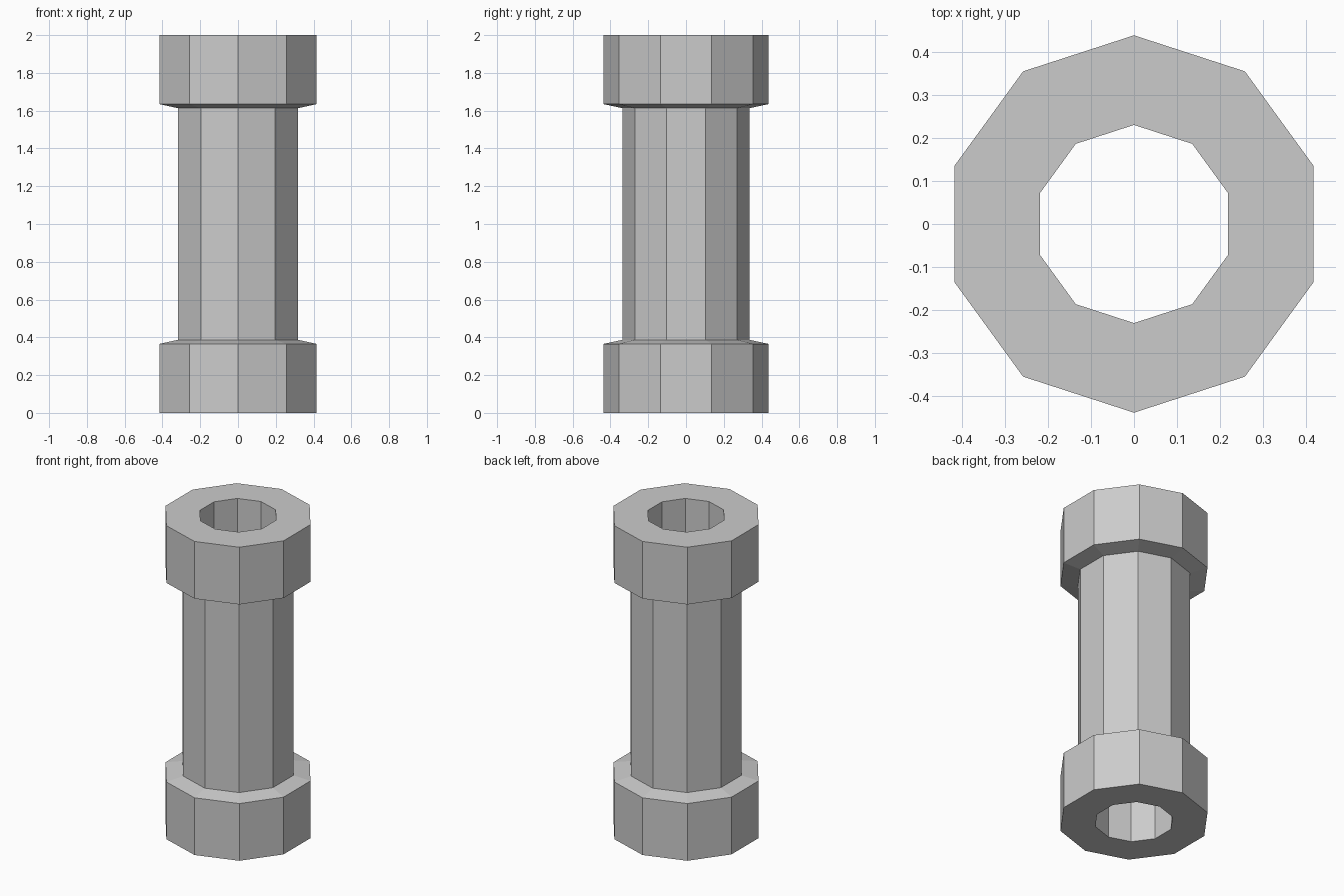
import bpy, bmesh
from math import sin, cos, pi

if "Cube" in bpy.data.objects:
    bpy.data.objects.remove(bpy.data.objects["Cube"])

SIDES = 10
R_COLLAR, R_SHAFT, R_BORE = 0.438, 0.335, 0.23

# Closed radius/height profile: bore, lower collar, shaft, upper collar
profile = [(R_BORE, 0), (R_COLLAR, 0), (R_COLLAR, 0.365), (R_SHAFT, 0.387),
           (R_SHAFT, 1.613), (R_COLLAR, 1.635), (R_COLLAR, 2), (R_BORE, 2)]

# Revolve the profile into ten flat sides, with a corner pointing along y
bm = bmesh.new()
rings = []
for i in range(SIDES):
    a = pi / 2 + 2 * pi * i / SIDES
    rings.append([bm.verts.new((r * cos(a), r * sin(a), z)) for r, z in profile])
n = len(profile)
for i in range(SIDES):
    p, q = rings[i], rings[(i + 1) % SIDES]
    for j in range(n):
        k = (j + 1) % n
        bm.faces.new((p[j], q[j], q[k], p[k]))
bmesh.ops.recalc_face_normals(bm, faces=bm.faces)

mesh = bpy.data.meshes.new("collared_tube")
bm.to_mesh(mesh)
bm.free()
bpy.context.collection.objects.link(bpy.data.objects.new("collared_tube", mesh))
